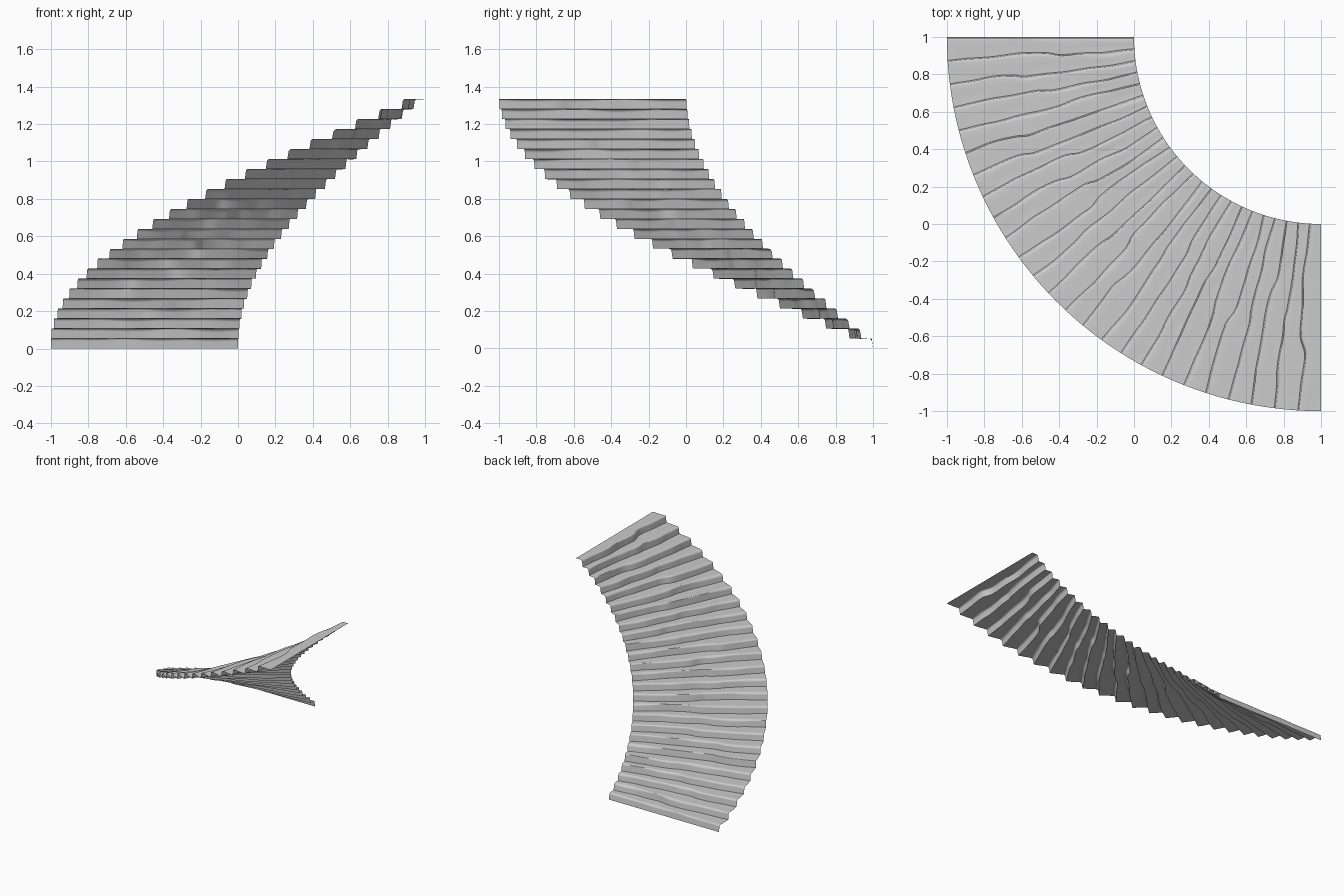
import bpy, bmesh, math, random
from mathutils import Vector, noise

random.seed(7)
cube = bpy.data.objects.get("Cube")
if cube:
    bpy.data.objects.remove(cube)

STEPS = 25
COLUMNS = 48
RISE = 1.333 / STEPS
TURN = math.pi / 2 / STEPS
INNER, OUTER = 1.0, 2.0

# Worn stone colour
stone = bpy.data.materials.new("pale_grey_stone")
stone.use_nodes = True
grey = (0.6, 0.6, 0.6, 1)
stone.diffuse_color = grey
stone.node_tree.nodes["Principled BSDF"].inputs["Base Color"].default_value = grey


def make_edge_wobble():
    """Sideways drift of one riser, with a short jog, fading at both ends."""
    jog_at = random.uniform(0.3, 0.7)
    jog = random.choice((-1, 1)) * random.uniform(0.006, 0.014)
    seed = random.uniform(0, 90)

    def wobble(t):
        drift = 0.012 * noise.noise(Vector((t * 5, seed, 0)))
        fade = min(1, 5 * t, 5 * (1 - t))
        return fade * (drift + jog * math.tanh((t - jog_at) * 30))
    return wobble


# Riser edges: the first and last stay straight
straight = lambda t: 0.0
edges = [straight] + [make_edge_wobble() for _ in range(STEPS - 1)] + [straight]


def step_profile(k, t):
    """Angle and height along one step: riser, worn nosing, tread."""
    radius = INNER + (OUTER - INNER) * t
    start = k * TURN + edges[k](t) / radius
    end = (k + 1) * TURN + edges[k + 1](t) / radius
    wear = noise.noise(Vector((t * 4, k * 3.7, 5)))
    r = RISE * (0.25 + 0.3 * max(-0.5, min(1, wear)))
    lean = 0.006 / radius
    base, top = k * RISE, (k + 1) * RISE
    points = [(start, base), (start + lean * 0.5, base + (RISE - r) * 0.5)]
    for i in range(6):
        a = i / 5 * math.pi / 2
        points.append((start + lean + r * (1 - math.cos(a)) / radius,
                       top - r * (1 - math.sin(a))))
    last = points[-1][0]
    for f in (0.35, 0.7):
        dip = 0.004 * noise.noise(Vector((t * 6, k * 2.3, f)))
        points.append((last + (end - last) * f, top + min(dip, 0)))
    return radius, points


# Spiral flight as a single folded sheet
bm = bmesh.new()
columns = []
for c in range(COLUMNS + 1):
    t = c / COLUMNS
    column = []
    for k in range(STEPS):
        radius, points = step_profile(k, t)
        column += [(radius, a, z) for a, z in points]
    column.append((radius, math.pi / 2, STEPS * RISE))
    columns.append([bm.verts.new((1 - r * math.cos(a), 1 - r * math.sin(a), z))
                    for r, a, z in column])

for left, right in zip(columns, columns[1:]):
    for i in range(len(left) - 1):
        bm.faces.new((left[i], left[i + 1], right[i + 1], right[i]))
bm.normal_update()
if sum(f.normal.z for f in bm.faces) < 0:
    bmesh.ops.reverse_faces(bm, faces=bm.faces[:])

mesh = bpy.data.meshes.new("curved_stair_flight")
bm.to_mesh(mesh)
bm.free()
mesh.materials.append(stone)
stairs = bpy.data.objects.new("curved_stair_flight", mesh)
bpy.context.collection.objects.link(stairs)

# Soft nosings, crisp inner corners
bpy.ops.object.select_all(action="DESELECT")
stairs.select_set(True)
bpy.context.view_layer.objects.active = stairs
bpy.ops.object.shade_smooth_by_angle(angle=math.radians(40))
